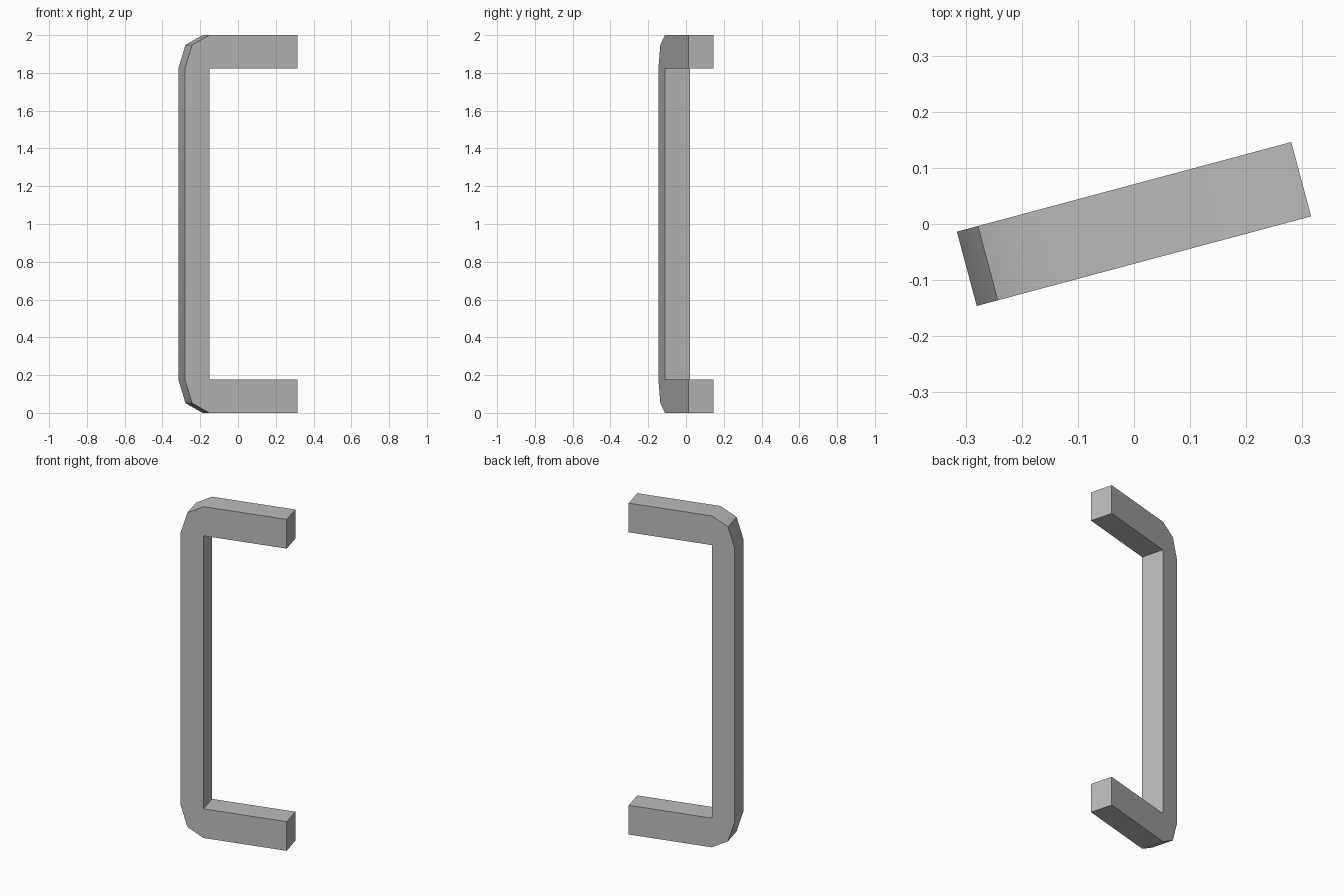
import bpy
import bmesh
from math import sin, cos, pi, radians
from mathutils import Matrix

cube = bpy.data.objects.get("Cube")
if cube:
    bpy.data.objects.remove(cube, do_unlink=True)

HALF_LENGTH, HALF_WIDTH, HEIGHT = 0.3085, 0.0685, 2.0
GRIP, ARM = 0.133, 0.176      # thickness of upright grip and of end arms
SEGMENTS = 2                  # facets in each rounded corner
inner = GRIP - HALF_LENGTH

# Material
metal = bpy.data.materials.new("satin grey metal")
metal.use_nodes = True
colour = (0.5, 0.5, 0.5, 1)
metal.diffuse_color = colour
metal.node_tree.nodes["Principled BSDF"].inputs["Base Color"].default_value = colour

# Upper half of the C profile, from the inner corner around to the outer grip
upper = [(inner, HEIGHT - ARM), (HALF_LENGTH, HEIGHT - ARM), (HALF_LENGTH, HEIGHT)]
for i in range(SEGMENTS + 1):
    a = pi / 2 * (1 + i / SEGMENTS)
    upper.append((inner + GRIP * cos(a), HEIGHT - ARM + ARM * sin(a)))
profile = upper + [(u, HEIGHT - z) for u, z in reversed(upper)]

# Extrude the profile to the bar width and turn it about the vertical axis
bm = bmesh.new()
face = bm.faces.new([bm.verts.new((u, -HALF_WIDTH, z)) for u, z in profile])
side = bmesh.ops.extrude_face_region(bm, geom=[face], use_keep_orig=True)["geom"]
moved = [v for v in side if isinstance(v, bmesh.types.BMVert)]
bmesh.ops.translate(bm, verts=moved, vec=(0, 2 * HALF_WIDTH, 0))
bmesh.ops.recalc_face_normals(bm, faces=bm.faces)
bm.transform(Matrix.Rotation(radians(15), 4, "Z"))

mesh = bpy.data.meshes.new("pull_handle")
bm.to_mesh(mesh)
bm.free()
mesh.materials.append(metal)
handle = bpy.data.objects.new("pull_handle", mesh)
bpy.context.collection.objects.link(handle)

# Soft corner shading with crisp bar edges
bpy.ops.object.select_all(action="DESELECT")
handle.select_set(True)
bpy.context.view_layer.objects.active = handle
bpy.ops.object.shade_smooth_by_angle(angle=radians(35))
